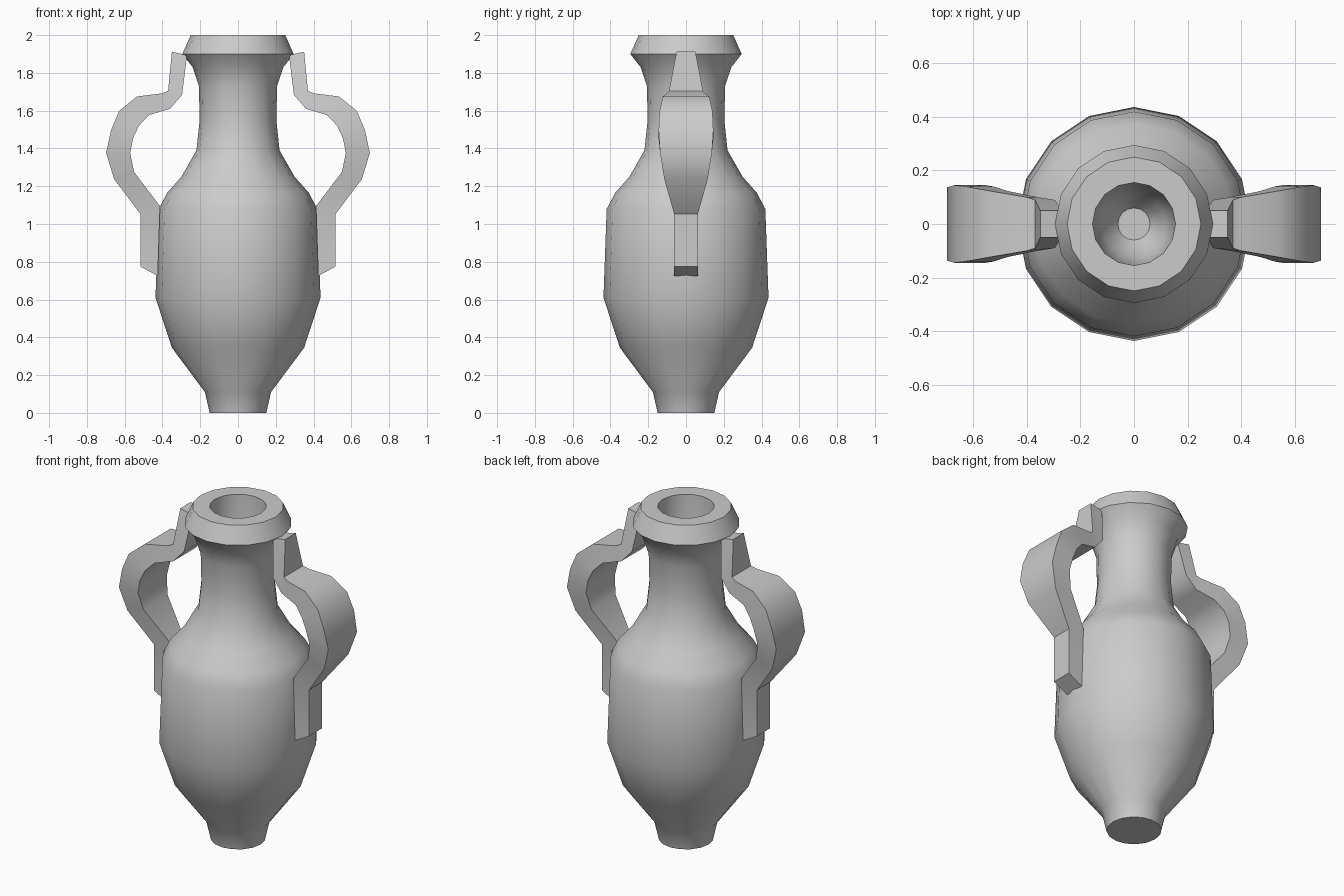
import bpy, bmesh
from math import radians, sin, cos, pi

if "Cube" in bpy.data.objects:
    bpy.data.objects.remove(bpy.data.objects["Cube"])

SIDES = 16


def finish(bm, name, angle):
    bmesh.ops.recalc_face_normals(bm, faces=bm.faces)
    mesh = bpy.data.meshes.new(name)
    bm.to_mesh(mesh)
    bm.free()
    obj = bpy.data.objects.new(name, mesh)
    bpy.context.collection.objects.link(obj)
    bpy.ops.object.select_all(action='DESELECT')
    obj.select_set(True)
    bpy.context.view_layer.objects.active = obj
    bpy.ops.object.shade_smooth_by_angle(angle=radians(angle))
    return obj


def bridge(bm, rings):
    # Joins consecutive closed rings with quads
    for a, b in zip(rings, rings[1:]):
        n = len(a)
        for i in range(n):
            j = (i + 1) % n
            bm.faces.new((a[i], a[j], b[j], b[i]))


# Jar body: outside, rim, and hollow mouth (radius, height)
profile = [(0.15, 0), (0.175, 0.11), (0.35, 0.345), (0.437, 0.61),
           (0.42, 1.08), (0.375, 1.165), (0.30, 1.25), (0.22, 1.39),
           (0.203, 1.55), (0.207, 1.73), (0.24, 1.83), (0.295, 1.9),
           (0.25, 2.0), (0.155, 2.0), (0.15, 1.75), (0.12, 1.6), (0.06, 1.52)]
bm = bmesh.new()
rings = [[bm.verts.new((r * cos(2 * pi * i / SIDES), r * sin(2 * pi * i / SIDES), z))
          for i in range(SIDES)] for r, z in profile]
bridge(bm, rings)
bm.faces.new(rings[0])
bm.faces.new(rings[-1])
finish(bm, "jar_body", 42)

# Handles: outer x, outer z, inner x, inner z, half width
stations = [(0.35, 1.912, 0.27, 1.894, 0.05),
            (0.37, 1.705, 0.296, 1.683, 0.09),
            (0.40, 1.692, 0.36, 1.61, 0.10),
            (0.535, 1.675, 0.471, 1.577, 0.123),
            (0.63, 1.598, 0.525, 1.52, 0.14),
            (0.672, 1.497, 0.555, 1.455, 0.145),
            (0.698, 1.376, 0.571, 1.376, 0.137),
            (0.656, 1.238, 0.55, 1.275, 0.115),
            (0.517, 1.053, 0.413, 1.095, 0.063),
            (0.517, 0.775, 0.425, 0.725, 0.063)]
for side, name in ((1, "right_handle"), (-1, "left_handle")):
    bm = bmesh.new()
    rings = [[bm.verts.new((side * x, y, z)) for x, y, z in
              ((ox, -w, oz), (ox, w, oz), (ix, w, iz), (ix, -w, iz))]
             for ox, oz, ix, iz, w in stations]
    bridge(bm, rings)
    bm.faces.new(rings[0])
    bm.faces.new(rings[-1])
    finish(bm, name, 35)
